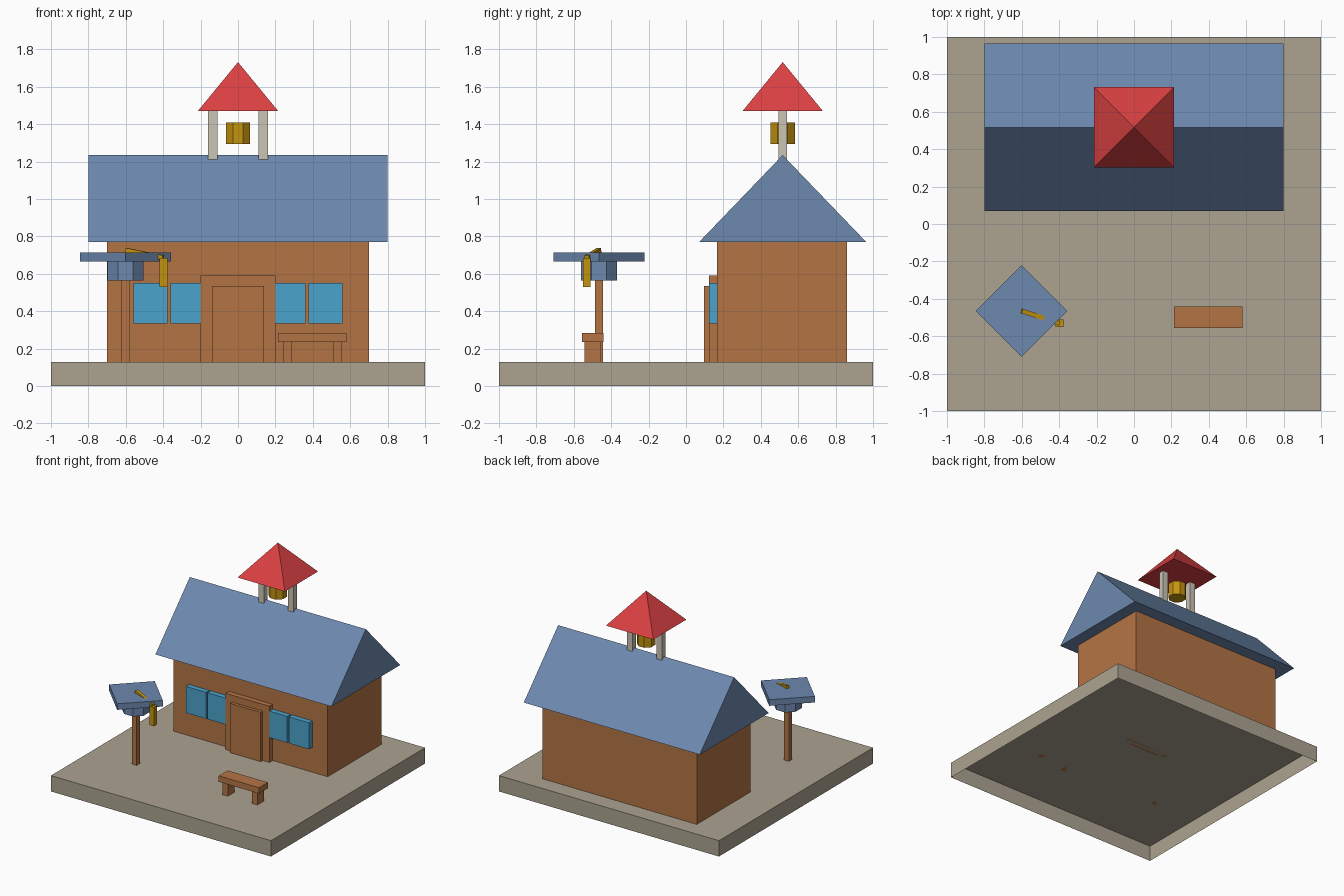
import bpy
import bmesh
import math
from mathutils import Matrix, Vector

if "Cube" in bpy.data.objects:
    bpy.data.objects.remove(bpy.data.objects["Cube"])


def linear(c):
    return c / 12.92 if c <= 0.04045 else ((c + 0.055) / 1.055) ** 2.4


def material(name, hex_code):
    rgb = [linear(int(hex_code[i:i + 2], 16) / 255) for i in (0, 2, 4)]
    mat = bpy.data.materials.new(name)
    mat.use_nodes = True
    mat.diffuse_color = (*rgb, 1)
    bsdf = next(n for n in mat.node_tree.nodes if n.type == "BSDF_PRINCIPLED")
    bsdf.inputs["Base Color"].default_value = (*rgb, 1)
    return mat


stone = material("stone", "aca491")
wood = material("brown wood", "b47445")
slate = material("slate blue", "6d89af")
glass = material("window blue", "4ba3cc")
red = material("red tile", "dc4143")
gold = material("gold", "c4930f")
cream = material("cream", "cbc5b6")


def finish(name, bm, mat):
    bmesh.ops.recalc_face_normals(bm, faces=bm.faces)
    mesh = bpy.data.meshes.new(name)
    bm.to_mesh(mesh)
    bm.free()
    mesh.materials.append(mat)
    obj = bpy.data.objects.new(name, mesh)
    bpy.context.collection.objects.link(obj)
    return obj


def box(name, mat, x, y, z, open_bottom=False):
    """Box from (low, high) ranges along each axis."""
    bm = bmesh.new()
    bmesh.ops.create_cube(bm, size=1)
    for v in bm.verts:
        v.co = [r[0] + (c + 0.5) * (r[1] - r[0]) for c, r in zip(v.co, (x, y, z))]
    bm.normal_update()
    if open_bottom:
        low = [f for f in bm.faces if f.normal.z < -0.9]
        bmesh.ops.delete(bm, geom=low, context="FACES_ONLY")
    return finish(name, bm, mat)


def prism(name, mat, sides, radius, x, y, z, top=None, turn=0.0):
    """Upright prism, or a pyramid when the top radius is zero."""
    bm = bmesh.new()
    place = Matrix.Translation((x, y, sum(z) / 2)) @ Matrix.Rotation(turn, 4, "Z")
    bmesh.ops.create_cone(bm, cap_ends=True, segments=sides, radius1=radius,
                          radius2=radius if top is None else top,
                          depth=z[1] - z[0], matrix=place)
    bmesh.ops.remove_doubles(bm, verts=bm.verts, dist=1e-5)
    return finish(name, bm, mat)


def bar(name, mat, start, end, width):
    """Square bar between two points."""
    a, b = Vector(start), Vector(end)
    turn = (b - a).to_track_quat("X", "Z").to_matrix().to_4x4()
    bm = bmesh.new()
    bmesh.ops.create_cube(bm, size=1, matrix=Matrix.Translation((a + b) / 2) @ turn
                          @ Matrix.Diagonal(((b - a).length, width, width, 1)))
    return finish(name, bm, mat)


GROUND = 0.13
RIDGE_Y = 0.517
OCT = math.cos(math.pi / 8)

# Ground slab, open underneath
box("ground_slab", stone, (-1, 1), (-1, 1), (0, GROUND), open_bottom=True)

# House body, door and windows
box("house_walls", wood, (-0.7, 0.7), (0.165, 0.86), (GROUND, 0.77))
box("door_frame", wood, (-0.2, 0.2), (0.122, 0.165), (GROUND, 0.592))
box("door", wood, (-0.138, 0.138), (0.096, 0.122), (GROUND, 0.535))
for side, s in (("left", 1), ("right", -1)):
    for place, lo, hi in (("inner", 0.2, 0.362), ("outer", 0.376, 0.56)):
        box(f"window_{side}_{place}", glass, sorted((s * lo, s * hi)),
            (0.122, 0.165), (0.335, 0.552))

# Gable roof, a triangle profile pushed along x
bm = bmesh.new()
profile = [bm.verts.new((-0.8, y, z)) for y, z in
           ((RIDGE_Y - 0.447, 0.77), (RIDGE_Y + 0.447, 0.77), (RIDGE_Y, 1.235))]
face = bm.faces.new(profile)
grown = bmesh.ops.extrude_face_region(bm, geom=[face], use_keep_orig=True)
bmesh.ops.translate(bm, vec=(1.6, 0, 0),
                    verts=[g for g in grown["geom"] if isinstance(g, bmesh.types.BMVert)])
finish("gable_roof", bm, slate)

# Bell tower
for side, x in (("left", 0.135), ("right", -0.135)):
    box(f"tower_post_{side}", cream, (x - 0.025, x + 0.025),
        (RIDGE_Y - 0.023, RIDGE_Y + 0.023), (1.21, 1.475))
prism("bell", gold, 8, 0.065 / OCT, 0, RIDGE_Y, (1.295, 1.41), turn=math.pi / 8)
prism("tower_roof", red, 4, 0.215 * math.sqrt(2), 0, RIDGE_Y, (1.47, 1.732),
      top=0, turn=math.pi / 4)

# Pump stand with tilted handle
px, py = -0.602, -0.465
box("stand_post", wood, (px - 0.022, px + 0.022), (py - 0.022, py + 0.022), (GROUND, 0.57))
prism("stand_bowl", slate, 8, 0.097 / OCT, px, py, (0.565, 0.667), turn=math.pi / 8)
prism("stand_plate", slate, 4, 0.244, px, py, (0.665, 0.715))
bar("pointer_rod", gold, (-0.6, -0.465, 0.726), (-0.4, -0.53, 0.686), 0.025)
box("hanging_weight", gold, (-0.42, -0.378), (-0.552, -0.51), (0.53, 0.685))

# Bench
box("bench_seat", wood, (0.215, 0.58), (-0.557, -0.442), (0.235, 0.284))
for side, x in (("left", 0.533), ("right", 0.264)):
    box(f"bench_leg_{side}", wood, (x - 0.024, x + 0.024), (-0.543, -0.457), (GROUND, 0.235))
